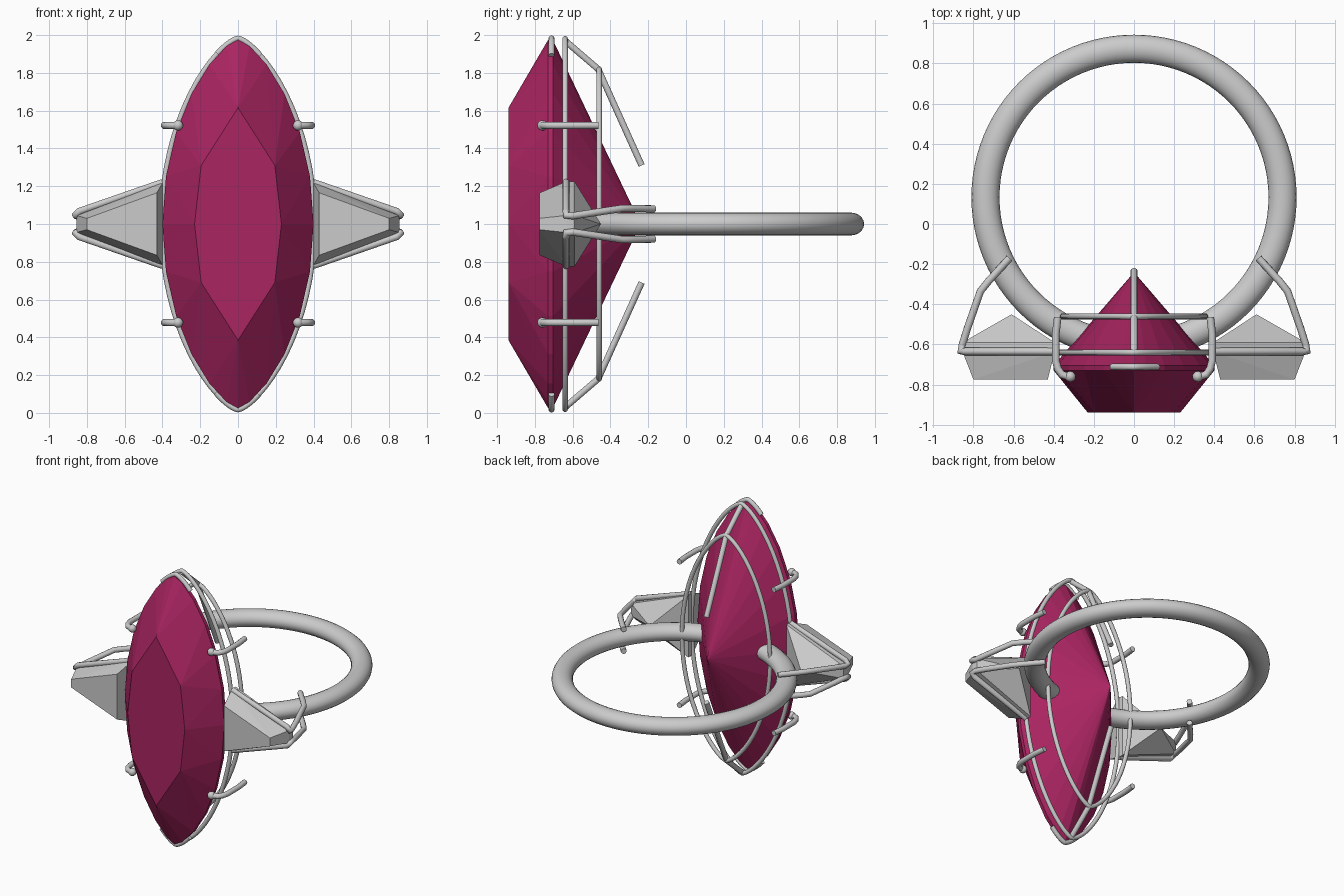
import bpy, bmesh
from math import sin, cos, radians, pi

if "Cube" in bpy.data.objects:
    bpy.data.objects.remove(bpy.data.objects["Cube"])

ruby = bpy.data.materials.new("ruby")
ruby.diffuse_color = (0.40, 0.018, 0.12, 1)
ruby.use_nodes = True
ruby.node_tree.nodes["Principled BSDF"].inputs["Base Color"].default_value = ruby.diffuse_color


def outline(a, b, y, n, start=0.0, end=2 * pi):
    """Pointed-oval outline in the xz plane, half width a, half height b."""
    pts = []
    for i in range(n):
        t = start + (end - start) * i / n
        c = cos(t)
        x = a * abs(c) ** 1.4 * (1 if c >= 0 else -1)
        pts.append((x, y, 1 + b * sin(t)))
    return pts


def hull(name, pts, mat=None):
    """Faceted stone as the convex hull of its corner points."""
    bm = bmesh.new()
    for p in pts:
        bm.verts.new(p)
    bmesh.ops.convex_hull(bm, input=bm.verts)
    bmesh.ops.dissolve_limit(bm, angle_limit=radians(0.5), verts=bm.verts, edges=bm.edges)
    bmesh.ops.recalc_face_normals(bm, faces=bm.faces)
    me = bpy.data.meshes.new(name)
    bm.to_mesh(me)
    bm.free()
    if mat:
        me.materials.append(mat)
    ob = bpy.data.objects.new(name, me)
    bpy.context.collection.objects.link(ob)


def wire(name, pts, r, cyclic=False):
    """Round metal wire through the points."""
    cu = bpy.data.curves.new(name, 'CURVE')
    cu.dimensions = '3D'
    cu.bevel_depth = r
    cu.bevel_resolution = 3
    cu.use_fill_caps = True
    sp = cu.splines.new('POLY')
    sp.points.add(len(pts) - 1)
    for q, p in zip(sp.points, pts):
        q.co = (*p, 1)
    sp.use_cyclic_u = cyclic
    sp.use_smooth = True
    ob = bpy.data.objects.new(name, cu)
    bpy.context.collection.objects.link(ob)


# Finger band, slightly flattened in height
bpy.ops.mesh.primitive_torus_add(location=(0, 0.133, 1), major_radius=0.74, minor_radius=0.07,
                                 major_segments=96, minor_segments=20)
band = bpy.context.object
band.name = "band"
band.scale.z = 0.86
bpy.ops.object.shade_smooth()

# Large pointed-oval stone: table, girdle and culet
table = [(x, -0.94, 1 + z) for x, z in
         [(0, 0.615), (0.195, 0.31), (0.23, 0), (0.195, -0.31),
          (0, -0.615), (-0.195, -0.31), (-0.23, 0), (-0.195, 0.31)]]
hull("main_stone", table + outline(0.4, 0.975, -0.73, 24)
     + outline(0.4, 0.975, -0.705, 24) + [(0, -0.24, 1)], ruby)

# Basket rails behind the stone
wire("front_rail", outline(0.405, 0.98, -0.64, 64), 0.015, True)
wire("back_rail", outline(0.355, 0.82, -0.46, 64), 0.015, True)

for s, end in ((1, "upper"), (-1, "lower")):
    # Tip guard and strut running to the back of the stone
    mid = pi / 2 * s
    wire(end + "_tip_guard", outline(0.4, 0.982, -0.712, 17, mid - 0.43, mid + 0.46), 0.016)
    wire(end + "_strut", [(0, -0.64, 1 + 0.97 * s), (0, -0.465, 1 + 0.82 * s),
                          (0, -0.235, 1 + 0.31 * s)], 0.018)

for m, side in ((1, "right"), (-1, "left")):
    for s, end in ((1, "upper"), (-1, "lower")):
        # Claw with a ball tip
        z = 1 + 0.522 * s
        wire(f"{side}_{end}_claw", [(m * x, y, z) for x, y in
             [(0.38, -0.465), (0.39, -0.55), (0.39, -0.68), (0.38, -0.72),
              (0.36, -0.75), (0.32, -0.762)]], 0.019)
        bpy.ops.mesh.primitive_uv_sphere_add(segments=16, ring_count=10, radius=0.027,
                                             location=(m * 0.318, -0.76, z))
        bpy.context.object.name = f"{side}_{end}_claw_tip"
        bpy.ops.object.shade_smooth()
        # Side-stone edge wire, bending back to the band
        wire(f"{side}_{end}_shoulder_wire", [(m * x, y, 1 + s * h) for x, y, h in
             [(0.40, -0.635, 0.22), (0.84, -0.635, 0.068), (0.862, -0.635, 0.045),
              (0.855, -0.60, 0.043), (0.83, -0.52, 0.055), (0.765, -0.335, 0.083),
              (0.725, -0.285, 0.083), (0.62, -0.17, 0.08)]], 0.019)

    # Tapered side stone
    corners = []
    for y, x0, h0, x1, h1 in [(-0.775, 0.43, 0.165, 0.80, 0.03),
                              (-0.635, 0.395, 0.225, 0.855, 0.045),
                              (-0.59, 0.395, 0.225, 0.855, 0.045)]:
        for s in (1, -1):
            corners += [(m * x0, y, 1 + s * h0), (m * x1, y, 1 + s * h1)]
    hull(side + "_side_stone", corners + [(m * 0.61, -0.45, 1)])
